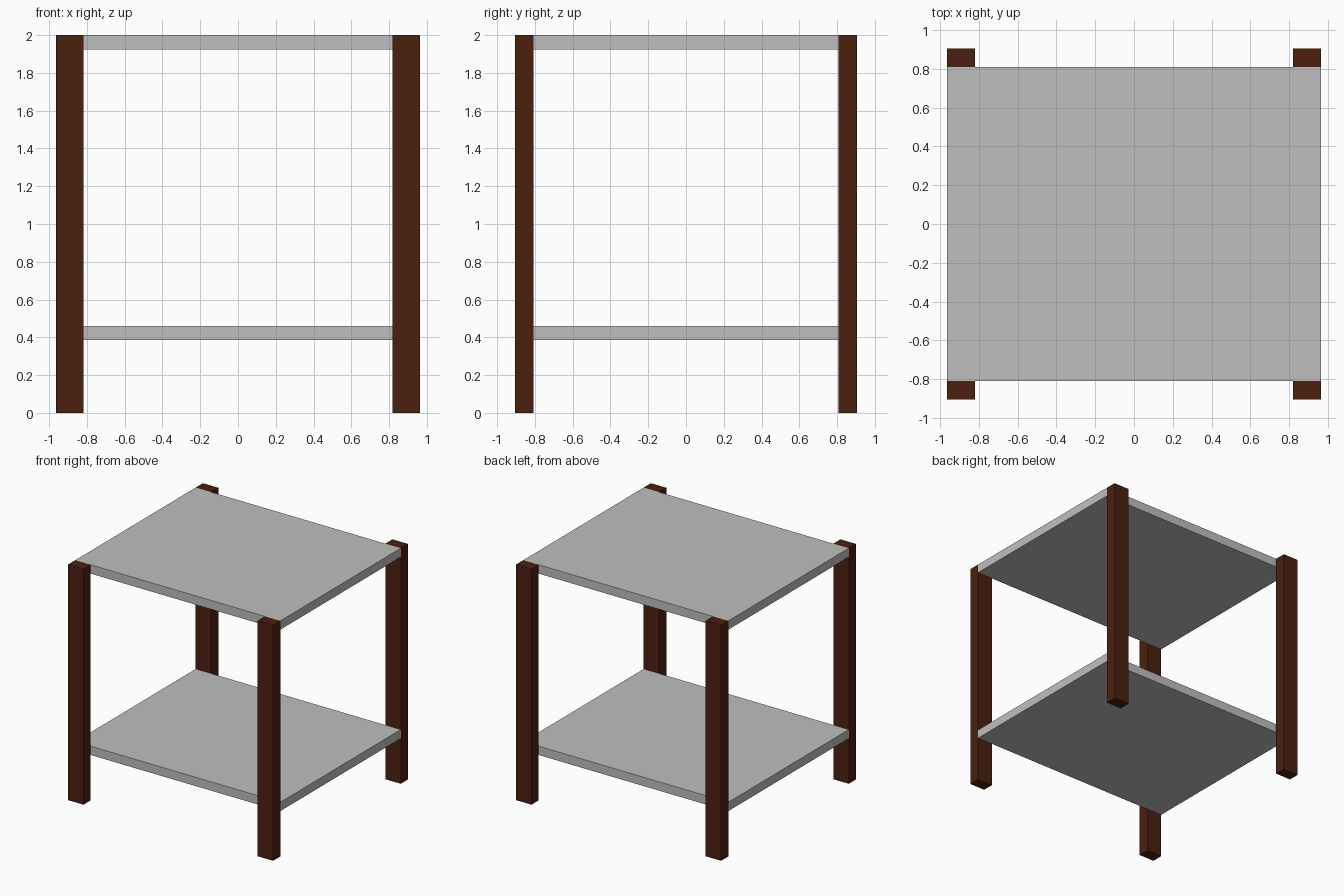
import bpy

if "Cube" in bpy.data.objects:
    bpy.data.objects.remove(bpy.data.objects["Cube"])


def make_material(name, rgb):
    m = bpy.data.materials.new(name)
    m.diffuse_color = (*rgb, 1)
    m.use_nodes = True
    m.node_tree.nodes["Principled BSDF"].inputs["Base Color"].default_value = m.diffuse_color
    return m


def box(name, lo, hi, mat):
    bpy.ops.mesh.primitive_cube_add(size=1, location=[(a + b) / 2 for a, b in zip(lo, hi)])
    o = bpy.context.object
    o.name = name
    o.scale = [b - a for a, b in zip(lo, hi)]
    bpy.ops.object.transform_apply(location=False, rotation=False, scale=True)
    o.data.materials.append(mat)
    return o


wood = make_material("dark brown wood", (0.07, 0.0145, 0.0048))
grey = make_material("light grey panel", (0.52, 0.52, 0.52))

X, Y_IN, Y_OUT = 0.963, 0.808, 0.904   # half width, panel half depth, leg outer face
LEG_W = 0.145

# Two panels held between the front and back legs
for name, z in (("table_top", 1.925), ("lower_shelf", 0.385)):
    box(name, (-X, -Y_IN, z), (X, Y_IN, z + 0.075), grey)

# Four legs fixed to the outside of the panels
for x_name, x0 in (("left", -X), ("right", X - LEG_W)):
    for y_name, y0 in (("front", -Y_OUT), ("back", Y_IN)):
        box(f"{y_name}_{x_name}_leg", (x0, y0, 0),
            (x0 + LEG_W, y0 + Y_OUT - Y_IN, 2), wood)
